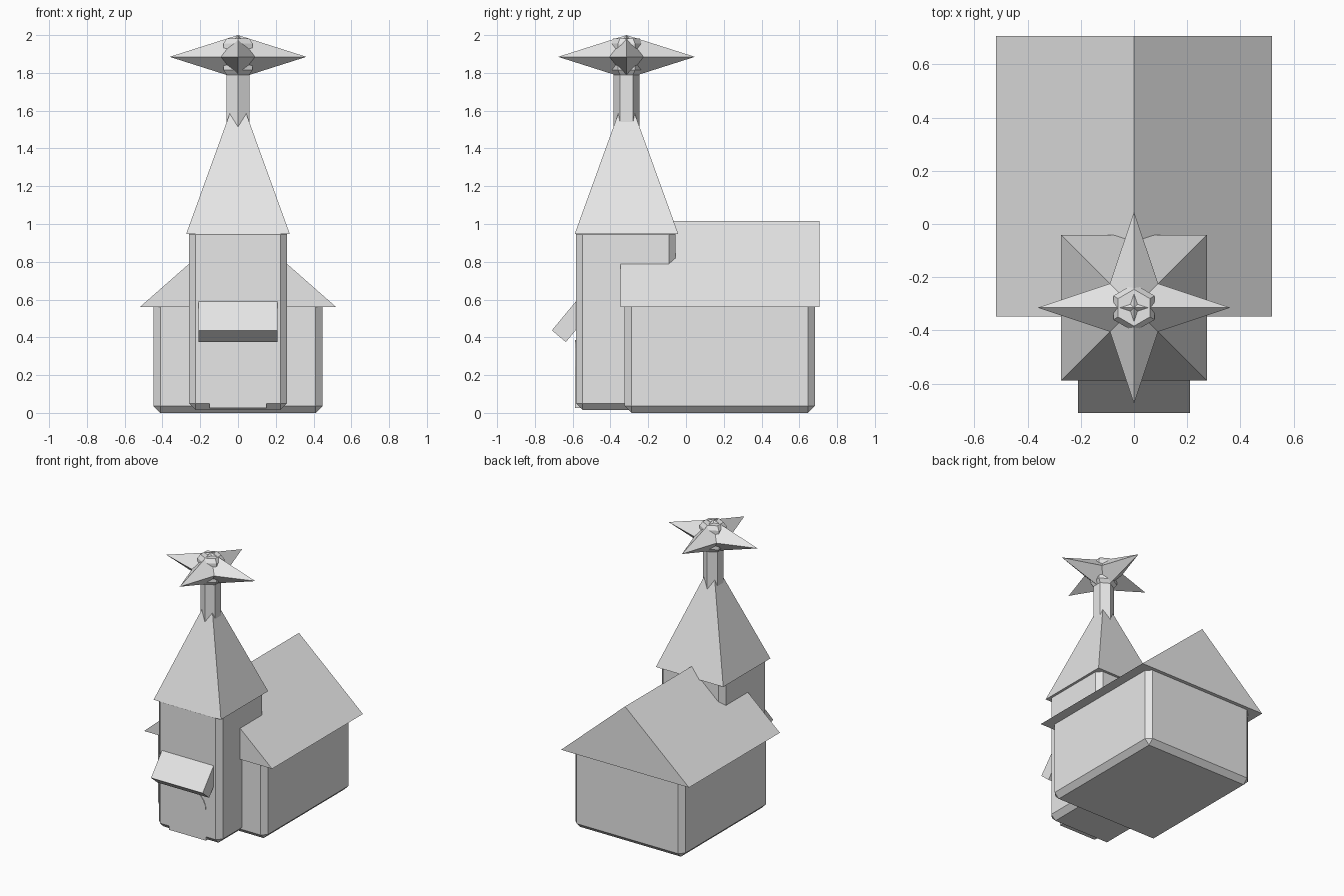
import bpy, bmesh, math

old = bpy.data.objects.get("Cube")
if old:
    bpy.data.objects.remove(old, do_unlink=True)

stone = bpy.data.materials.new("pale_stone")
stone.use_nodes = True
stone.diffuse_color = (0.8, 0.8, 0.8, 1)
stone.node_tree.nodes["Principled BSDF"].inputs["Base Color"].default_value = (0.8, 0.8, 0.8, 1)

TOWER_Y = -0.315


def add_object(name, bm):
    bmesh.ops.recalc_face_normals(bm, faces=bm.faces)
    mesh = bpy.data.meshes.new(name)
    bm.to_mesh(mesh)
    bm.free()
    mesh.materials.append(stone)
    obj = bpy.data.objects.new(name, mesh)
    bpy.context.collection.objects.link(obj)
    return obj


def chamfered_box(name, low, high, chamfer):
    bm = bmesh.new()
    bmesh.ops.create_cube(bm, size=1)
    for v in bm.verts:
        for i in range(3):
            v.co[i] = low[i] if v.co[i] < 0 else high[i]
    bmesh.ops.bevel(bm, geom=bm.edges[:], offset=chamfer, segments=1,
                    affect='EDGES', profile=0.5)
    return add_object(name, bm)


def extrude_profile(name, points, direction):
    bm = bmesh.new()
    face = bm.faces.new([bm.verts.new(p) for p in points])
    result = bmesh.ops.extrude_face_region(bm, geom=[face], use_keep_orig=True)
    moved = [g for g in result["geom"] if isinstance(g, bmesh.types.BMVert)]
    bmesh.ops.translate(bm, verts=moved, vec=direction)
    return add_object(name, bm)


def hex_stack(name, rings):
    """Six-sided column from (radius, height) rings, one corner facing front."""
    bm = bmesh.new()
    loops = []
    for r, z in rings:
        loops.append([bm.verts.new((r * math.sin(k * math.pi / 3),
                                    TOWER_Y + r * math.cos(k * math.pi / 3), z))
                      for k in range(6)])
    for a, b in zip(loops, loops[1:]):
        for k in range(6):
            n = (k + 1) % 6
            bm.faces.new((a[k], a[n], b[n], b[k]))
    bm.faces.new(loops[0])
    bm.faces.new(loops[-1])
    return add_object(name, bm)


def double_cone(name, outline, top, bottom):
    """Join an outline to a peak above and a point (or flat base) below."""
    bm = bmesh.new()
    ring = [bm.verts.new(p) for p in outline]
    ends = [bm.verts.new((0, TOWER_Y, z)) for z in (top, bottom) if z is not None]
    for k in range(len(ring)):
        for end in ends:
            bm.faces.new((ring[k], ring[(k + 1) % len(ring)], end))
    if bottom is None:
        bm.faces.new(ring)
    return add_object(name, bm)


# Main hall and its solid gabled roof
chamfered_box("hall_walls", (-0.447, -0.325, 0), (0.447, 0.682, 0.6), 0.036)
extrude_profile("hall_roof", [(-0.52, -0.347, 0.56), (0.52, -0.347, 0.56),
                              (0, -0.347, 1.017)], (0, 1.055, 0))

# Tower with pyramid spire
chamfered_box("tower_walls", (-0.26, -0.583, 0.015), (0.26, -0.055, 0.98), 0.036)
h = 0.274
double_cone("spire", [(x * h, TOWER_Y + y * h, 0.948)
                      for x, y in ((-1, -1), (1, -1), (1, 1), (-1, 1))], 1.705, None)

# Mast with a flared cap
hex_stack("mast", [(0.069, 1.5), (0.069, 1.8)])
hex_stack("mast_cap", [(0.069, 1.79), (0.09, 1.815), (0.09, 1.955), (0.069, 1.983)])

# Four-pointed star lying flat on the mast
star = []
for k in range(8):
    r = 0.128 if k % 2 else 0.362
    a = k * math.pi / 4
    star.append((r * math.cos(a), TOWER_Y + r * math.sin(a), 1.885))
double_cone("star", star, 2.0, 1.77)

# Arched door, standing slightly proud of the tower front
arch = [(-0.15, -0.587, 0.025), (0.15, -0.587, 0.025)]
for k in range(13):
    a = k * math.pi / 12
    arch.append((0.15 * math.cos(a), -0.587, 0.245 + 0.14 * math.sin(a)))
extrude_profile("door", arch, (0, 0.045, 0))

# Slanted slab awning over the door
extrude_profile("awning", [(-0.21, -0.56, 0.618), (-0.21, -0.71, 0.437),
                           (-0.21, -0.636, 0.375), (-0.21, -0.56, 0.466)], (0.42, 0, 0))
